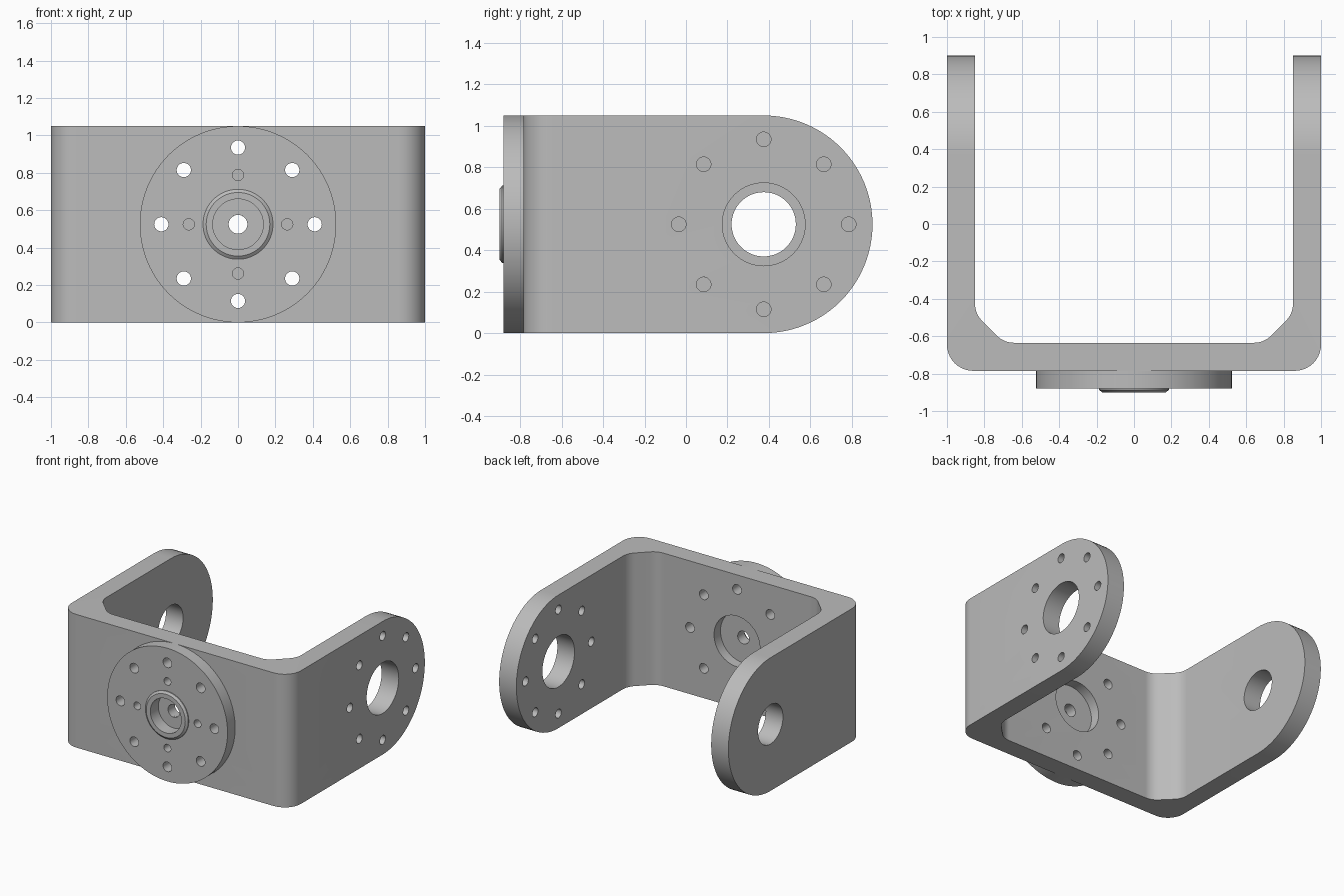
import bpy, bmesh, math
from mathutils import Vector, Matrix

cube = bpy.data.objects.get("Cube")
if cube:
    bpy.data.objects.remove(cube, do_unlink=True)

metal = bpy.data.materials.new("grey_metal")
metal.use_nodes = True
GREY = (0.5, 0.5, 0.5, 1)
metal.diffuse_color = GREY
metal.node_tree.nodes["Principled BSDF"].inputs["Base Color"].default_value = GREY

MID = 0.525        # height of every bore axis
PIVOT = 0.375      # y of the arm bores
RING = 0.41        # bolt circle radius


def make_object(name, bm):
    bmesh.ops.recalc_face_normals(bm, faces=bm.faces)
    mesh = bpy.data.meshes.new(name)
    bm.to_mesh(mesh)
    bm.free()
    mesh.materials.append(metal)
    obj = bpy.data.objects.new(name, mesh)
    bpy.context.collection.objects.link(obj)
    return obj


def extrude(name, points, direction):
    bm = bmesh.new()
    face = bm.faces.new([bm.verts.new(p) for p in points])
    new = bmesh.ops.extrude_face_region(bm, geom=[face])["geom"]
    bmesh.ops.translate(bm, verts=[v for v in new if isinstance(v, bmesh.types.BMVert)],
                        vec=direction)
    return make_object(name, bm)


def fillet(corners, steps=10):
    """Round each (x, y, radius) corner of a closed outline."""
    out = []
    for i, (x, y, r) in enumerate(corners):
        p = Vector((x, y))
        if not r:
            out.append(p)
            continue
        a = (Vector(corners[i - 1][:2]) - p).normalized()
        b = (Vector(corners[(i + 1) % len(corners)][:2]) - p).normalized()
        half = a.angle(b) / 2
        centre = p + (a + b).normalized() * r / math.sin(half)
        start = p + a * r / math.tan(half) - centre
        end = p + b * r / math.tan(half) - centre
        sweep = math.pi - 2 * half
        for k in range(steps + 1):
            t = k / steps
            out.append(centre + (start * math.sin((1 - t) * sweep)
                                 + end * math.sin(t * sweep)) / math.sin(sweep))
    return out


def cylinders(name, axis, centres, radius, depth, segments=32):
    """Cylinders along x or y, centred on the given points."""
    turn = Matrix.Rotation(math.pi / 2, 4, "Y" if axis == "x" else "X")
    bm = bmesh.new()
    for c in centres:
        bmesh.ops.create_cone(bm, cap_ends=True, segments=segments, radius1=radius,
                              radius2=radius, depth=depth,
                              matrix=Matrix.Translation(c) @ turn)
    return make_object(name, bm)


def bolt_circle(count, radius):
    angles = [2 * math.pi * i / count for i in range(count)]
    return [(radius * math.cos(a), radius * math.sin(a)) for a in angles]


def boolean(obj, tool, operation="DIFFERENCE"):
    mod = obj.modifiers.new("boolean", "BOOLEAN")
    mod.operation, mod.solver, mod.object = operation, "EXACT", tool
    bpy.context.view_layer.update()
    graph = bpy.context.evaluated_depsgraph_get()
    mesh = bpy.data.meshes.new_from_object(obj.evaluated_get(graph))
    obj.modifiers.clear()
    obj.data = mesh
    bpy.data.objects.remove(tool, do_unlink=True)


def smooth(obj):
    bpy.ops.object.select_all(action="DESELECT")
    obj.select_set(True)
    bpy.context.view_layer.objects.active = obj
    bpy.ops.object.shade_smooth_by_angle(angle=math.radians(25))


# U-shaped bracket: rounded outside, chamfered inside corners
half = [(0.695, -0.635, 0.13), (0.85, -0.48, 0.13), (0.85, 0.9, 0),
        (1, 0.9, 0), (1, -0.785, 0.14)]
outline = half + [(-x, y, r) for x, y, r in reversed(half)]
bracket = extrude("bracket", [(p.x, p.y, -0.1) for p in fillet(outline)], (0, 0, 1.3))

# Side silhouette with half-round arm ends
side = [(-1.2, -1.0, 0), (-1.2, -1.0, 2 * MID)]
side = [(-1.2, -1.0, 0)]
for i in range(49):
    a = -math.pi / 2 + math.pi * i / 48
    side.append((-1.2, PIVOT + MID * math.cos(a), MID + MID * math.sin(a)))
side.append((-1.2, -1.0, 2 * MID))
boolean(bracket, extrude("side_shape", side, (2.4, 0, 0)), "INTERSECT")

# Arm bores: large on the left with a bolt circle, smaller on the right
boolean(bracket, cylinders("left_bore", "x", [(0.925, PIVOT, MID)], 0.2, 0.4, 64))
boolean(bracket, cylinders("right_bore", "x", [(-0.925, PIVOT, MID)], 0.155, 0.4, 64))
arm_holes = [(0.925, PIVOT + u, MID + v) for u, v in bolt_circle(8, RING)]
boolean(bracket, cylinders("arm_holes", "x", arm_holes, 0.035, 0.4))

# Front wall: recess from behind, centre hole and bolt circle
boolean(bracket, cylinders("back_recess", "y", [(0, -0.615, MID)], 0.2, 0.2, 64))
boolean(bracket, cylinders("centre_hole", "y", [(0, -0.7, MID)], 0.05, 0.4))
plate_holes = [(u, -0.75, MID + v) for u, v in bolt_circle(8, RING)]
boolean(bracket, cylinders("wall_holes", "y", plate_holes, 0.038, 0.5))
smooth(bracket)

# Front flange with raised bored boss, turned from a profile
profile = [(0.05, -0.785), (0.05, -0.8), (0.135, -0.8), (0.135, -0.9), (0.17, -0.9),
           (0.187, -0.887), (0.187, -0.88), (MID, -0.88), (MID, -0.785)]
bm = bmesh.new()
verts = [bm.verts.new((r, y, MID)) for r, y in profile]
edges = [bm.edges.new((verts[i - 1], verts[i])) for i in range(len(verts))]
bmesh.ops.spin(bm, geom=verts + edges, cent=(0, 0, MID), axis=(0, 1, 0),
               angle=2 * math.pi, steps=96, use_merge=True)
bmesh.ops.remove_doubles(bm, verts=bm.verts, dist=0.0001)
flange = make_object("front_flange", bm)
boolean(flange, cylinders("flange_holes", "y", plate_holes, 0.038, 0.5))
small = [(u, -0.85, MID + v) for u, v in bolt_circle(4, 0.263)]
boolean(flange, cylinders("small_holes", "y", small, 0.03, 0.12))
smooth(flange)
